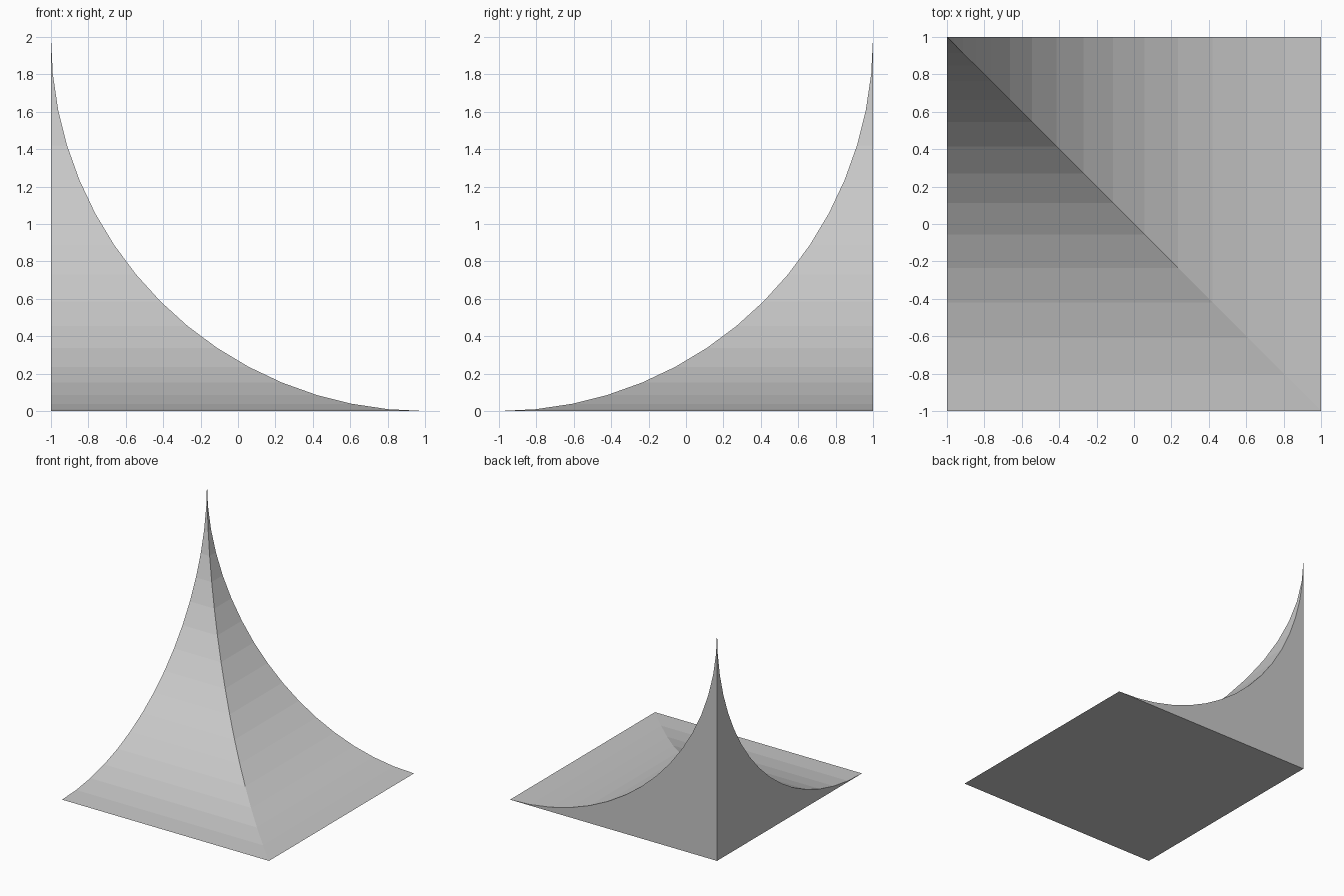
import bpy, bmesh, math

if "Cube" in bpy.data.objects:
    bpy.data.objects.remove(bpy.data.objects["Cube"])

SEGMENTS = 16
RADIUS = 2.0

# One flat grey for the whole body
grey = bpy.data.materials.new("light_grey")
grey.diffuse_color = (0.58, 0.58, 0.58, 1.0)
grey.use_nodes = True
grey.node_tree.nodes["Principled BSDF"].inputs["Base Color"].default_value = grey.diffuse_color

bm = bmesh.new()

# Square sections shrinking towards the back left corner along a quarter circle
rings = []
for k in range(SEGMENTS):
    a = math.pi / 2 * k / SEGMENTS
    x = 1 - RADIUS * math.sin(a)
    z = RADIUS * (1 - math.cos(a))
    corners = [(-1, -x), (x, -x), (x, 1), (-1, 1)]
    rings.append([bm.verts.new((cx, cy, z)) for cx, cy in corners])
apex = bm.verts.new((-1, 1, RADIUS))

# Base, stepped side strips and pointed tip
bm.faces.new(rings[0][::-1])
for low, high in zip(rings, rings[1:]):
    for i in range(4):
        j = (i + 1) % 4
        bm.faces.new((low[i], low[j], high[j], high[i]))
for i in range(4):
    bm.faces.new((rings[-1][i], rings[-1][(i + 1) % 4], apex))
bmesh.ops.recalc_face_normals(bm, faces=bm.faces)

mesh = bpy.data.meshes.new("curved_corner_spire")
bm.to_mesh(mesh)
bm.free()
mesh.materials.append(grey)
spire = bpy.data.objects.new("curved_corner_spire", mesh)
bpy.context.collection.objects.link(spire)
